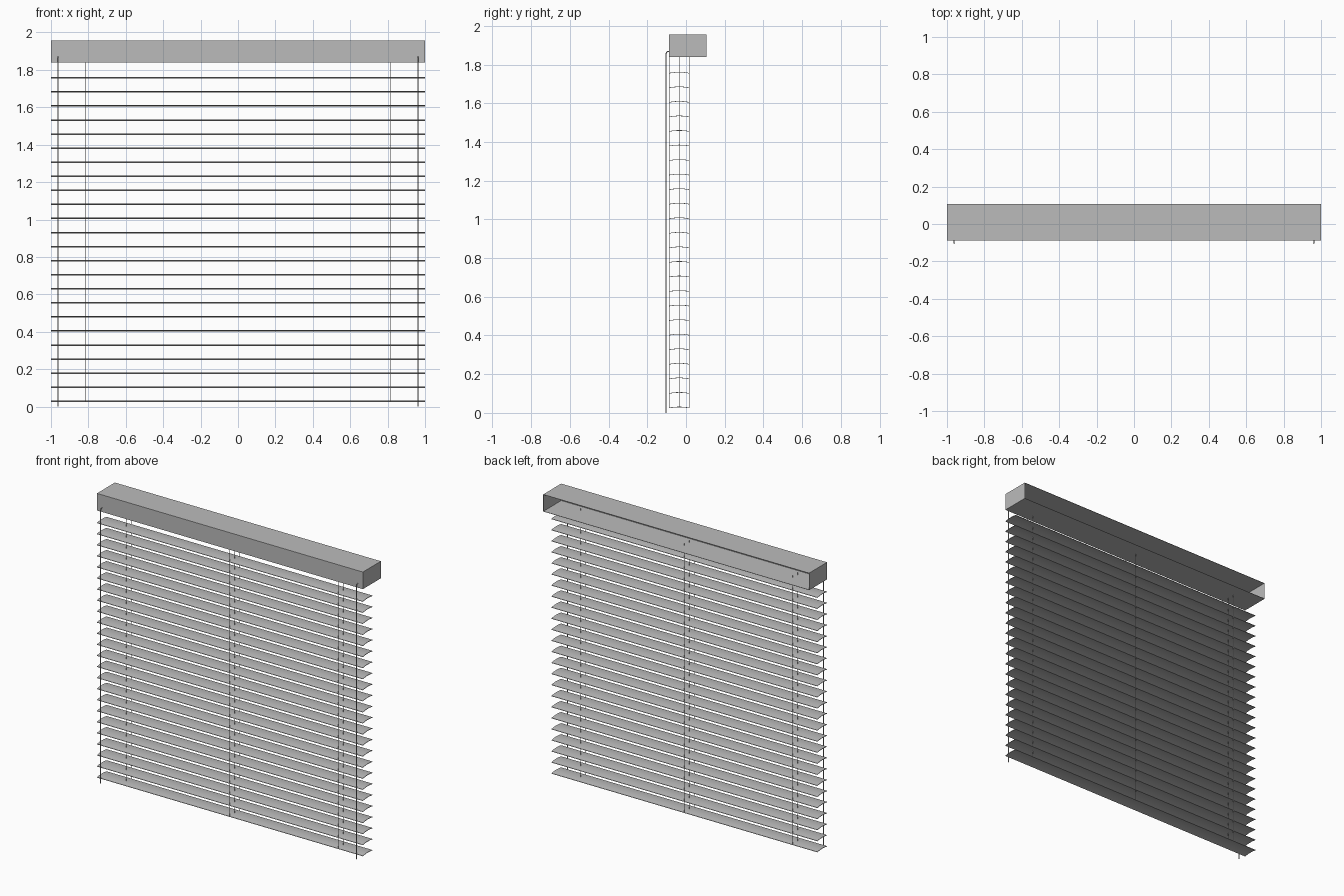
import bpy
import bmesh

if "Cube" in bpy.data.objects:
    bpy.data.objects.remove(bpy.data.objects["Cube"], do_unlink=True)

grey = bpy.data.materials.new("light_grey")
grey.use_nodes = True
grey.diffuse_color = (0.5, 0.5, 0.5, 1)
grey.node_tree.nodes["Principled BSDF"].inputs["Base Color"].default_value = (0.5, 0.5, 0.5, 1)

BACK, FRONT = 0.106, -0.087          # headrail depth
BOTTOM, TOP = 1.84, 1.956            # headrail height
SLAT_BACK = 0.017
SLAT_MID = (FRONT + SLAT_BACK) / 2
SLAT_COUNT, SLAT_LOW, SLAT_STEP = 24, 0.027, 0.0752


def add_mesh(name, bm):
    bmesh.ops.recalc_face_normals(bm, faces=bm.faces)
    mesh = bpy.data.meshes.new(name)
    bm.to_mesh(mesh)
    bm.free()
    mesh.materials.append(grey)
    obj = bpy.data.objects.new(name, mesh)
    bpy.context.collection.objects.link(obj)
    return obj


def add_box(name, low, high):
    bm = bmesh.new()
    bmesh.ops.create_cube(bm, size=1)
    for v in bm.verts:
        v.co = [a if c < 0 else b for c, a, b in zip(v.co, low, high)]
    return add_mesh(name, bm)


def add_cord(name, points, radius):
    """Round cord swept along a path, turned into a mesh."""
    curve = bpy.data.curves.new(name, "CURVE")
    curve.dimensions = "3D"
    curve.bevel_depth = radius
    curve.bevel_resolution = 1
    curve.use_fill_caps = True
    spline = curve.splines.new("POLY")
    spline.points.add(len(points) - 1)
    for p, co in zip(spline.points, points):
        p.co = (*co, 1)
    curve.materials.append(grey)
    obj = bpy.data.objects.new(name, curve)
    bpy.context.collection.objects.link(obj)
    bpy.ops.object.select_all(action="DESELECT")
    obj.select_set(True)
    bpy.context.view_layer.objects.active = obj
    bpy.ops.object.convert(target="MESH")
    bpy.ops.object.shade_smooth_by_angle()


# Headrail: thin-walled box, open at the back
T = 0.002
add_box("headrail_top", (-1, FRONT, TOP - T), (1, BACK, TOP))
add_box("headrail_bottom", (-1, FRONT, BOTTOM), (1, BACK, BOTTOM + T))
add_box("headrail_front", (-1, FRONT, BOTTOM + T), (1, FRONT + T, TOP - T))
for side, x in (("right", -1), ("left", 1 - T)):
    add_box(f"headrail_{side}_end", (x, FRONT + T, BOTTOM + T), (x + T, BACK, TOP - T))

# Slats: shallow crowned strips
SEGMENTS, CROWN, THICK = 8, 0.005, 0.003
for i in range(SLAT_COUNT):
    z = SLAT_LOW + i * SLAT_STEP
    bm = bmesh.new()
    arc = []
    for s in range(SEGMENTS + 1):
        t = s / SEGMENTS
        arc.append((FRONT + t * (SLAT_BACK - FRONT), z + CROWN * 4 * t * (1 - t)))
    outline = arc + [(y, h - THICK) for y, h in reversed(arc)]
    face = bm.faces.new([bm.verts.new((-1, y, h)) for y, h in outline])
    grown = bmesh.ops.extrude_face_region(bm, geom=[face], use_keep_orig=True)
    ends = [g for g in grown["geom"] if isinstance(g, bmesh.types.BMVert)]
    bmesh.ops.translate(bm, verts=ends, vec=(2, 0, 0))
    slat = add_mesh(f"slat_{i + 1}", bm)
    bpy.ops.object.select_all(action="DESELECT")
    slat.select_set(True)
    bpy.context.view_layer.objects.active = slat
    bpy.ops.object.shade_smooth_by_angle()

# Ladder cords: front, middle and back at three stations
for place, x in (("right", -0.815), ("middle", 0), ("left", 0.815)):
    for row, y in (("front", FRONT), ("centre", SLAT_MID), ("back", SLAT_BACK)):
        top = BOTTOM + (0 if row == "front" else 0.02)
        add_cord(f"{place}_{row}_ladder_cord", [(x, y, SLAT_LOW), (x, y, top)], 0.0013)

# Pull cords hooking into the headrail front
PULL_Y = -0.103
for side, x in (("right", -0.962), ("left", 0.962)):
    path = [(x, PULL_Y, 0), (x, PULL_Y, 1.855), (x, PULL_Y + 0.002, 1.862),
            (x, PULL_Y + 0.007, 1.867), (x, FRONT + T, 1.869)]
    add_cord(f"{side}_pull_cord", path, 0.003)
